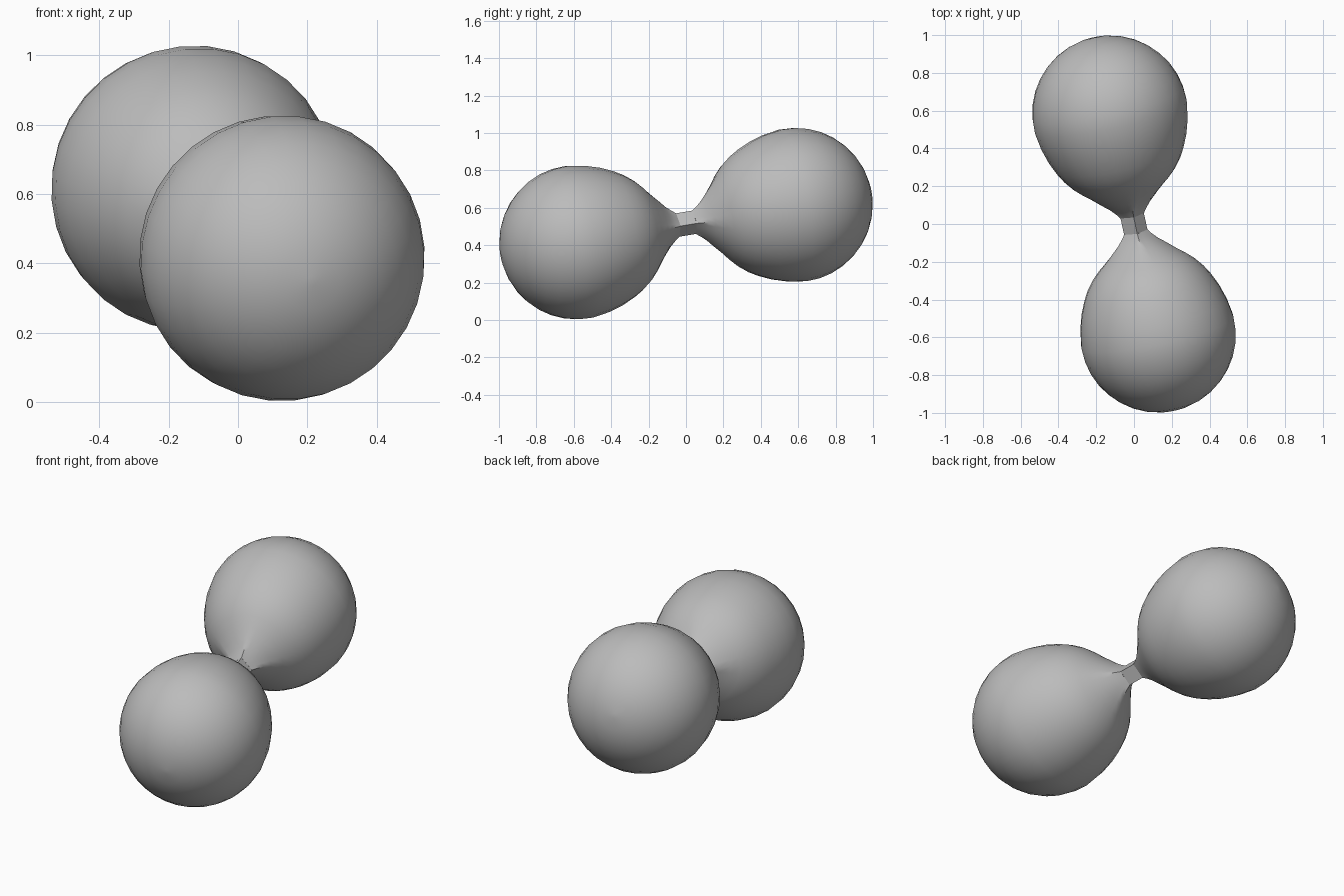
import bpy, bmesh, math
from mathutils import Vector

if "Cube" in bpy.data.objects:
    bpy.data.objects.remove(bpy.data.objects["Cube"])

CENTRE = Vector((0, 0, 0.515))
AXIS = Vector((-0.127, 0.587, 0.10)).normalized()   # from front bulb to back bulb
U = Vector((0.055, 0.025, -0.07))
U = (U - AXIS * U.dot(AXIS)).normalized()           # one side direction of the block
V = AXIS.cross(U)
HALF = 0.045
SEG = 32

grey = bpy.data.materials.new("grey")
grey.diffuse_color = (0.5, 0.5, 0.5, 1)
grey.use_nodes = True
grey.node_tree.nodes["Principled BSDF"].inputs["Base Color"].default_value = grey.diffuse_color

# neck rings: distance from the block centre, radius, squareness
RINGS = [(0.045, 0.064, 1.0), (0.07, 0.082, 0.85), (0.1, 0.109, 0.6), (0.13, 0.143, 0.35),
         (0.175, 0.192, 0.12), (0.21, 0.234, 0.03), (0.25, 0.275, 0), (0.3, 0.314, 0),
         (0.35, 0.343, 0), (0.42, 0.374, 0), (0.5, 0.398, 0)]
# round end of the bulb
R, MID = 0.413, 0.607
RINGS += [(MID + R * math.sin(a), R * math.cos(a), 0)
          for a in (math.radians(-2 + 10 * i) for i in range(10))]


def finish(bm, name):
    bmesh.ops.recalc_face_normals(bm, faces=bm.faces)
    mesh = bpy.data.meshes.new(name)
    bm.to_mesh(mesh)
    bm.free()
    mesh.materials.append(grey)
    ob = bpy.data.objects.new(name, mesh)
    bpy.context.collection.objects.link(ob)
    return ob


def bulb(name, sign):
    bm = bmesh.new()
    loops = []
    for t, r, sq in RINGS:
        loop = []
        for i in range(SEG):
            a = 2 * math.pi * i / SEG
            c, s = math.cos(a), math.sin(a)
            flat = 0.7071 / max(abs(c), abs(s))     # square inside the circle
            d = r * (sq * flat + 1 - sq)
            loop.append(bm.verts.new(CENTRE + AXIS * sign * t + (U * c + V * s) * d))
        loops.append(loop)
    for a, b in zip(loops, loops[1:]):
        for i in range(SEG):
            j = (i + 1) % SEG
            bm.faces.new((a[i], a[j], b[j], b[i]))
    tip = bm.verts.new(CENTRE + AXIS * sign * (MID + R))
    for i in range(SEG):
        bm.faces.new((loops[-1][i], loops[-1][(i + 1) % SEG], tip))
    ob = finish(bm, name)
    bpy.ops.object.select_all(action='DESELECT')
    bpy.context.view_layer.objects.active = ob
    ob.select_set(True)
    bpy.ops.object.shade_smooth_by_angle(angle=math.radians(35))


# small block joining the two bulbs
bm = bmesh.new()
bmesh.ops.create_cube(bm, size=2 * HALF)
for v in bm.verts:
    x, y, z = v.co
    v.co = CENTRE + U * x + V * y + AXIS * z
finish(bm, "centre_block")

bulb("front_bulb", -1)
bulb("back_bulb", 1)
